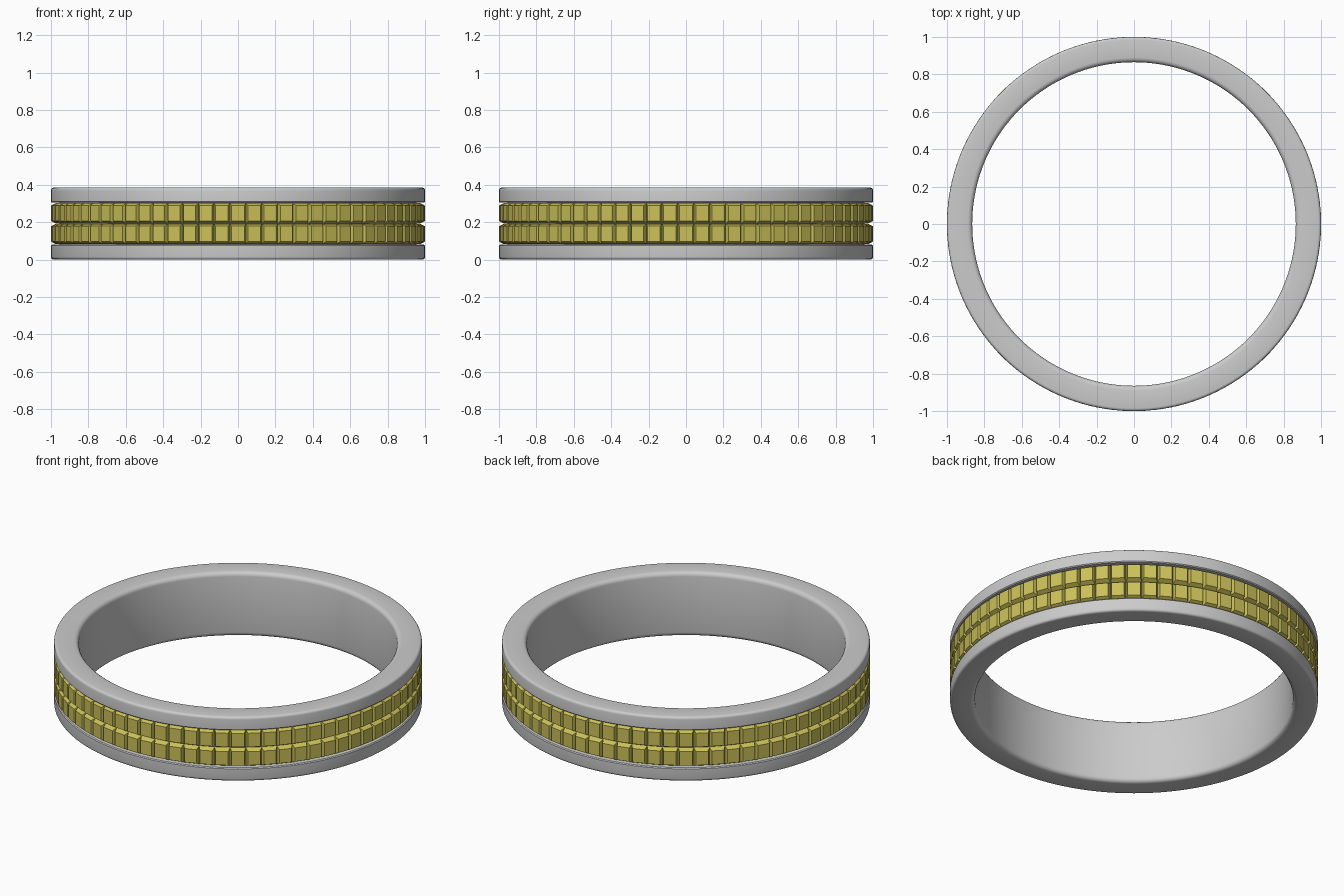
import bpy, bmesh, math
from mathutils import Matrix, Vector

if "Cube" in bpy.data.objects:
    bpy.data.objects.remove(bpy.data.objects["Cube"])

H = 0.385        # band height
SEG = 144        # segments round the band
STUDS = 72       # studs per row


def finish(bm, name, smooth=None):
    bmesh.ops.recalc_face_normals(bm, faces=bm.faces)
    me = bpy.data.meshes.new(name)
    bm.to_mesh(me)
    bm.free()
    ob = bpy.data.objects.new(name, me)
    bpy.context.collection.objects.link(ob)
    if smooth:
        bpy.context.view_layer.objects.active = ob
        ob.select_set(True)
        bpy.ops.object.shade_smooth_by_angle(angle=math.radians(smooth))
        ob.select_set(False)
    return ob


def arc(cr, cz, r, a0, a1, n=4):
    return [(cr + r * math.cos(math.radians(a0 + (a1 - a0) * i / n)),
             cz + r * math.sin(math.radians(a0 + (a1 - a0) * i / n)))
            for i in range(n + 1)]


# Band: rounded profile with a channel in the outer wall, mirrored about mid height
lower = (arc(0.89, 0.025, 0.025, 180, 270) + arc(0.985, 0.015, 0.015, 270, 360)
         + [(1.0, 0.075), (0.995, 0.08), (0.955, 0.08)])
profile = lower + [(r, H - z) for r, z in reversed(lower)]
bm = bmesh.new()
rings = []
for i in range(SEG):
    a = 2 * math.pi * i / SEG
    rings.append([bm.verts.new((r * math.cos(a), r * math.sin(a), z)) for r, z in profile])
n = len(profile)
for i in range(SEG):
    p, q = rings[i], rings[(i + 1) % SEG]
    for j in range(n):
        k = (j + 1) % n
        bm.faces.new((p[j], q[j], q[k], p[k]))
finish(bm, "ring_band", 40)

# Stud rows: chamfered blocks set into the channel
gold = bpy.data.materials.new("gold")
gold.diffuse_color = (0.60, 0.53, 0.10, 1)
gold.use_nodes = True
gold.node_tree.nodes["Principled BSDF"].inputs["Base Color"].default_value = gold.diffuse_color


def stud_row(name, z):
    bm = bmesh.new()
    # (radius, half width, half height) of each cross-section of a stud
    layers = [(0.945, 0.040, 0.054), (0.975, 0.0425, 0.054), (1.0, 0.034, 0.041)]
    for i in range(STUDS):
        rot = Matrix.Rotation(2 * math.pi * i / STUDS, 3, 'Z')
        loops = [[bm.verts.new(rot @ Vector((r, sx * w, z + sz * h)))
                  for sx, sz in ((-1, -1), (1, -1), (1, 1), (-1, 1))]
                 for r, w, h in layers]
        bm.faces.new(loops[0])
        bm.faces.new(loops[-1])
        for a, b in zip(loops, loops[1:]):
            for j in range(4):
                k = (j + 1) % 4
                bm.faces.new((a[j], a[k], b[k], b[j]))
    finish(bm, name).data.materials.append(gold)


stud_row("lower_stud_row", H / 2 - 0.055)
stud_row("upper_stud_row", H / 2 + 0.055)
